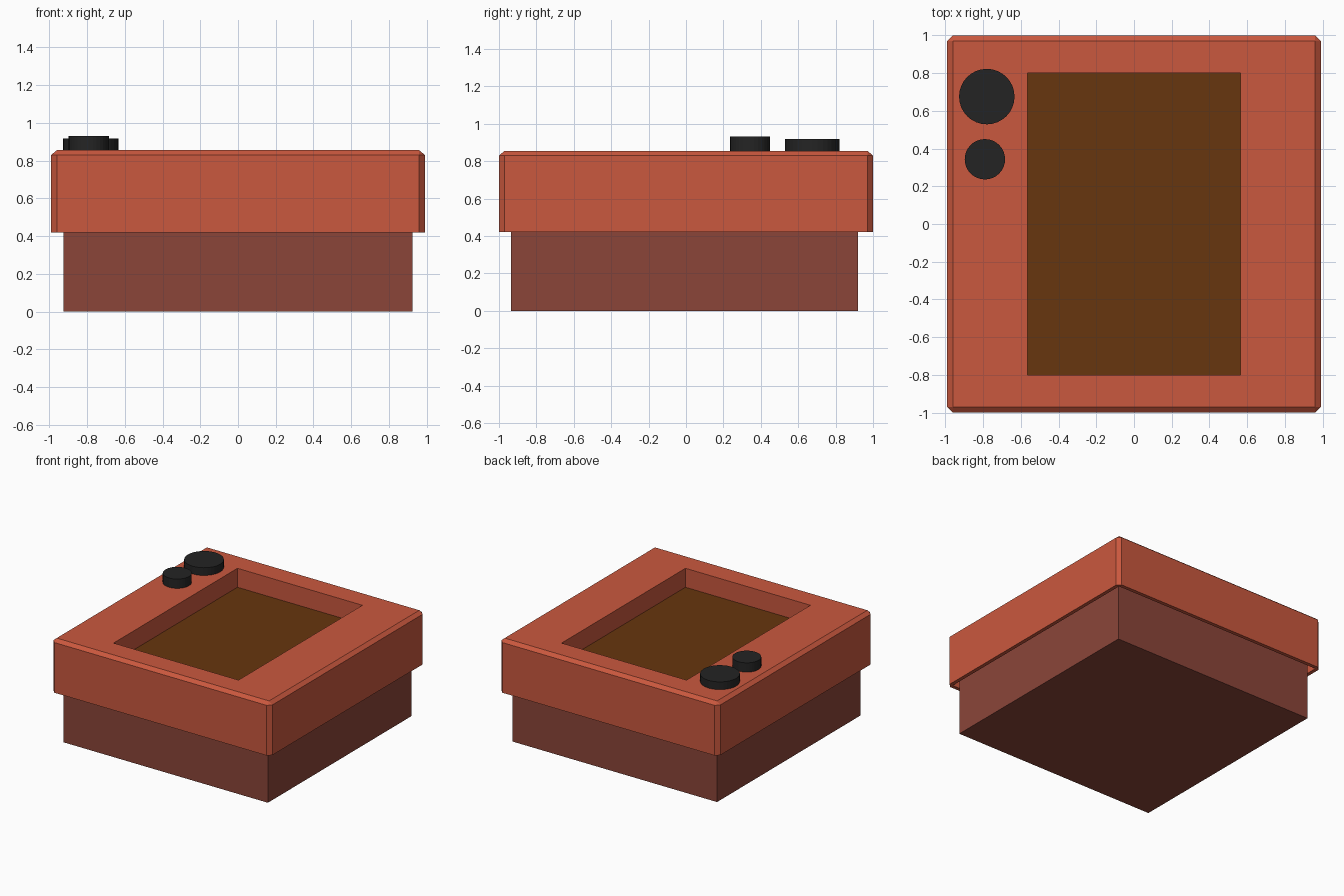
import bpy, bmesh
from mathutils import Matrix

if "Cube" in bpy.data.objects:
    bpy.data.objects.remove(bpy.data.objects["Cube"])


def srgb(r, g, b):
    return tuple((c / 255 / 12.92) if c < 10 else ((c / 255 + 0.055) / 1.055) ** 2.4
                 for c in (r, g, b)) + (1.0,)


def material(name, rgb):
    m = bpy.data.materials.new(name)
    m.diffuse_color = srgb(*rgb)
    m.use_nodes = True
    m.node_tree.nodes["Principled BSDF"].inputs["Base Color"].default_value = m.diffuse_color
    return m


RED = material("warm_red", (202, 88, 62))
MAROON = material("dull_maroon", (139, 69, 57))
BROWN = material("dark_brown", (103, 54, 14))
BLACK = material("soft_black", (36, 36, 36))


def finish(name, bm, mat):
    bmesh.ops.recalc_face_normals(bm, faces=bm.faces)
    me = bpy.data.meshes.new(name)
    bm.to_mesh(me)
    bm.free()
    me.materials.append(mat)
    ob = bpy.data.objects.new(name, me)
    bpy.context.collection.objects.link(ob)
    return ob


def box(name, x0, x1, y0, y1, z0, z1, mat):
    bm = bmesh.new()
    m = (Matrix.Translation(((x0 + x1) / 2, (y0 + y1) / 2, (z0 + z1) / 2))
         @ Matrix.Diagonal((x1 - x0, y1 - y0, z1 - z0, 1)))
    bmesh.ops.create_cube(bm, size=1, matrix=m)
    return finish(name, bm, mat)


def knob(name, x, y, r, z0, z1):
    bm = bmesh.new()
    bmesh.ops.create_cone(bm, cap_ends=True, segments=32, radius1=r, radius2=r,
                          depth=z1 - z0, matrix=Matrix.Translation((x, y, (z0 + z1) / 2)))
    ob = finish(name, bm, BLACK)
    for p in ob.data.polygons:
        p.use_smooth = False
    return ob


def ring(bm, hx, hy, c, z):
    # Rectangle with corners cut by c (c = 0 gives doubled points, merged later)
    pts = [(hx, -hy + c), (hx, hy - c), (hx - c, hy), (-hx + c, hy),
           (-hx, hy - c), (-hx, -hy + c), (-hx + c, -hy), (hx - c, -hy)]
    return [bm.verts.new((x, y, z)) for x, y in pts]


# Lid: chamfered hollow shell with a rectangular opening
bm = bmesh.new()
sections = [(0.565, 0.80, 0, 0.855), (0.96, 0.97, 0, 0.855), (0.99, 1.0, 0.03, 0.83),
            (0.99, 1.0, 0.03, 0.42), (0.96, 0.97, 0, 0.42), (0.96, 0.97, 0, 0.70),
            (0.565, 0.80, 0, 0.70)]
rings = [ring(bm, *s) for s in sections]
for a, b in zip(rings, rings[1:] + rings[:1]):
    for i in range(8):
        j = (i + 1) % 8
        bm.faces.new((a[i], a[j], b[j], b[i]))
bmesh.ops.remove_doubles(bm, verts=bm.verts, dist=1e-4)
finish("lid", bm, RED)

# Base body and the sunken floor seen through the opening
box("base", -0.925, 0.925, -0.935, 0.92, 0, 0.69, MAROON)
box("sunken_floor", -0.60, 0.60, -0.84, 0.84, 0.692, 0.699, BROWN)

# Two knobs on the lid
knob("large_knob", -0.78, 0.675, 0.147, 0.845, 0.918)
knob("small_knob", -0.79, 0.343, 0.107, 0.845, 0.931)
